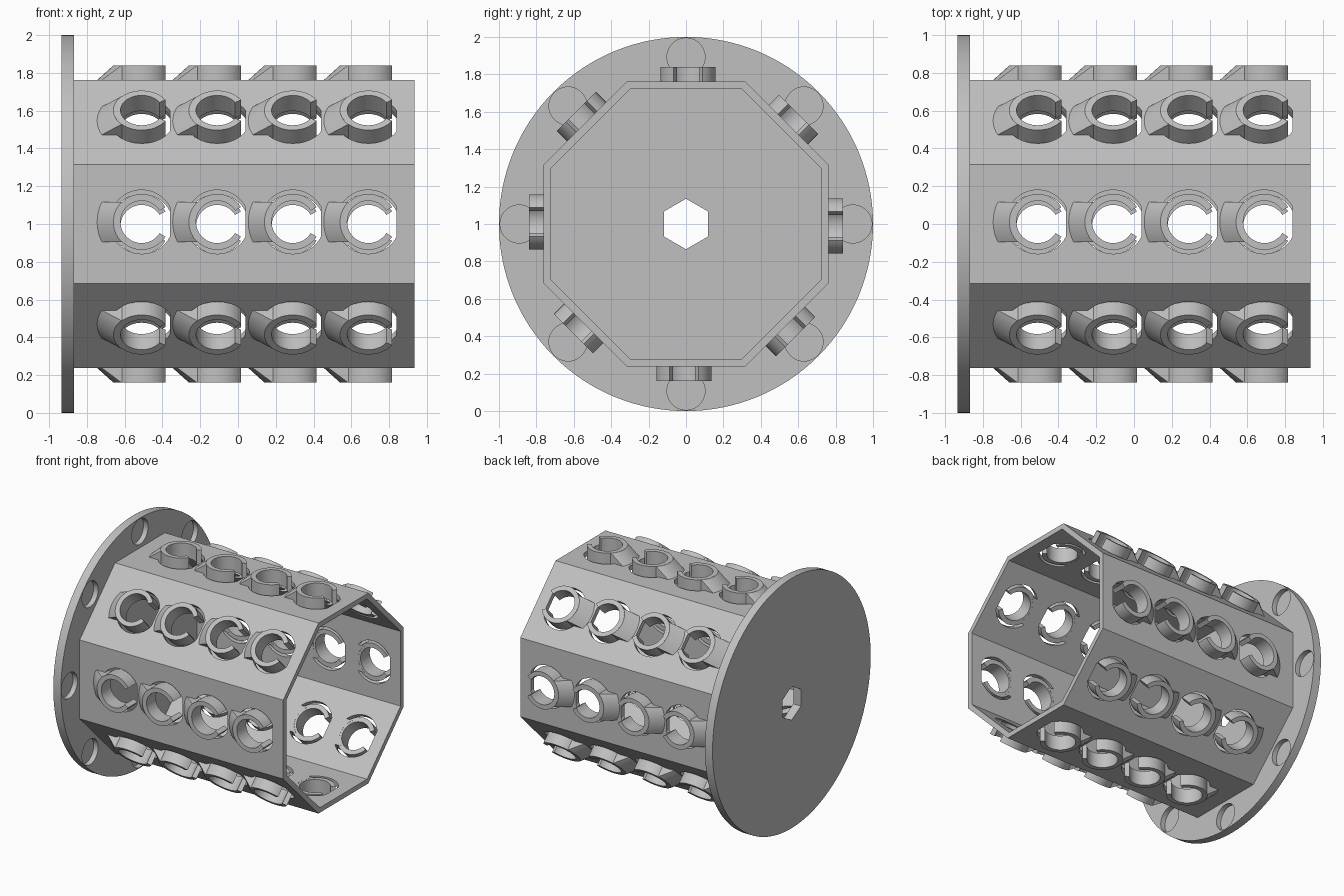
import bpy, bmesh, math
from mathutils import Vector

if "Cube" in bpy.data.objects:
    bpy.data.objects.remove(bpy.data.objects["Cube"], do_unlink=True)

grey = bpy.data.materials.new("light grey plastic")
grey.use_nodes = True
colour = (0.53, 0.53, 0.53, 1)
grey.diffuse_color = colour
grey.node_tree.nodes["Principled BSDF"].inputs["Base Color"].default_value = colour

CENTRE = Vector((0, 0, 1))
X0, X1, X2 = -0.935, -0.868, 0.934      # disc back, disc front, drum end
WALL_OUT, WALL_IN, CLIP_TOP = 0.762, 0.722, 0.84
R_IN, R_OUT, R_SLOT, R_RAMP, RAMP_HALF = 0.112, 0.148, 0.169, 0.238, 0.105
CLIP_X = [-0.51 + 0.4 * i for i in range(4)]
SHIFT = 0.011


def arc(r, a, b, n):
    """Points on a circle from a to b degrees."""
    steps = [math.radians(a + (b - a) * i / n) for i in range(n + 1)]
    return [(r * math.cos(s), r * math.sin(s)) for s in steps]


def loft(bm, bottom, top):
    """Closed solid between two matching loops of points."""
    lo = [bm.verts.new(p) for p in bottom]
    hi = [bm.verts.new(p) for p in top]
    faces = [bm.faces.new(lo[::-1]), bm.faces.new(hi)]
    for i in range(len(lo)):
        j = (i + 1) % len(lo)
        faces.append(bm.faces.new((lo[i], lo[j], hi[j], hi[i])))
    return faces


def along_x(bm, loop, xa, xb):
    return loft(bm, [Vector((xa, y, z)) + CENTRE for y, z in loop],
                [Vector((xb, y, z)) + CENTRE for y, z in loop])


def finish(name, bm, smooth=True):
    bmesh.ops.recalc_face_normals(bm, faces=bm.faces)
    mesh = bpy.data.meshes.new(name)
    bm.to_mesh(mesh)
    bm.free()
    ob = bpy.data.objects.new(name, mesh)
    bpy.context.collection.objects.link(ob)
    mesh.materials.append(grey)
    if smooth:
        smooth_off(ob)
    return ob


def activate(ob):
    bpy.ops.object.select_all(action='DESELECT')
    ob.select_set(True)
    bpy.context.view_layer.objects.active = ob


def smooth_off(ob):
    activate(ob)
    bpy.ops.object.shade_smooth_by_angle(angle=math.radians(30))


def carve(ob, cutter):
    """Cut the cutter out of the object, then drop it."""
    mod = ob.modifiers.new("cut", 'BOOLEAN')
    mod.operation, mod.solver, mod.object = 'DIFFERENCE', 'EXACT', cutter
    activate(ob)
    bpy.ops.object.modifier_apply(modifier=mod.name)
    bpy.data.objects.remove(cutter, do_unlink=True)
    smooth_off(ob)


def placer(side, x):
    """Map (along, across, height) on one drum side to the scene."""
    a = math.radians(45 * side)
    n, t = Vector((0, math.cos(a), math.sin(a))), Vector((0, math.sin(a), -math.cos(a)))
    return lambda u, v, h: CENTRE + Vector((x + u, 0, 0)) + t * (v + SHIFT) + n * h


# Disc with hexagonal axle hole and blind round recesses
bm = bmesh.new()
along_x(bm, arc(1, 0, 360, 128)[:-1], X0, X1)
disc = finish("end_disc", bm)
bm = bmesh.new()
along_x(bm, arc(0.135, 30, 390, 6)[:-1], X0 - 0.1, X1 + 0.1)
for side in range(8):
    a = math.radians(45 * side)
    cy, cz = 0.892 * math.cos(a), 0.892 * math.sin(a)
    along_x(bm, [(y + cy, z + cz) for y, z in arc(0.102, 0, 360, 40)[:-1]],
            X1 - 0.04, X1 + 0.1)
carve(disc, finish("disc_cutter", bm, False))

# Octagonal drum wall, open at the far end
bm = bmesh.new()
k = math.cos(math.radians(22.5))
rings = []
for r, x in ((WALL_OUT, X1), (WALL_OUT, X2), (WALL_IN, X2), (WALL_IN, X1)):
    pts = arc(r / k, 22.5, 382.5, 8)[:-1]
    rings.append([bm.verts.new(Vector((x, y, z)) + CENTRE) for y, z in pts])
for i in range(4):
    a, b = rings[i], rings[(i + 1) % 4]
    for j in range(8):
        m = (j + 1) % 8
        bm.faces.new((a[j], a[m], b[m], b[j]))
drum = finish("octagonal_drum", bm, False)

# Openings through the wall: round hole plus flex slots, leaving the ramp root
flat = math.degrees(math.acos(0.15 / R_SLOT))
root = math.degrees(math.asin(RAMP_HALF / R_SLOT))
r_mid = 0.13
inner = math.degrees(math.asin(RAMP_HALF / r_mid))
outline = (arc(R_SLOT, flat, 180 - root, 18)
           + arc(r_mid, 180 - inner, 180 + inner, 16)
           + arc(R_SLOT, 180 + root, 360 - flat, 18))
bm = bmesh.new()
for side in range(8):
    for x in CLIP_X:
        at = placer(side, x)
        loft(bm, [at(u, v, 0.69) for u, v in outline], [at(u, v, 0.8) for u, v in outline])
carve(drum, finish("wall_cutter", bm, False))

# Spring clips: open ring and conical ramp, four on each side
ring = arc(R_OUT, 32, 328, 40) + arc(R_IN, 328, 32, 40)
across = [RAMP_HALF * (i / 5 - 1) for i in range(11)]


def ramp_loop(at, r, h):
    back = [at(-math.sqrt(r * r - v * v), v, h) for v in across]
    front = [at(-math.sqrt(r_mid ** 2 - v * v), v, h) for v in across[::-1]]
    return back + front


for side in range(8):
    rings_bm, ramps_bm = bmesh.new(), bmesh.new()
    for x in CLIP_X:
        at = placer(side, x)
        loft(rings_bm, [at(u, v, WALL_IN + 0.001) for u, v in ring],
             [at(u, v, CLIP_TOP) for u, v in ring])
        loft(ramps_bm, ramp_loop(at, R_RAMP, WALL_OUT - 0.002),
             ramp_loop(at, R_OUT + 0.002, CLIP_TOP - 0.0005))
    finish(f"clip_rings_{side + 1}", rings_bm)
    finish(f"clip_ramps_{side + 1}", ramps_bm)
